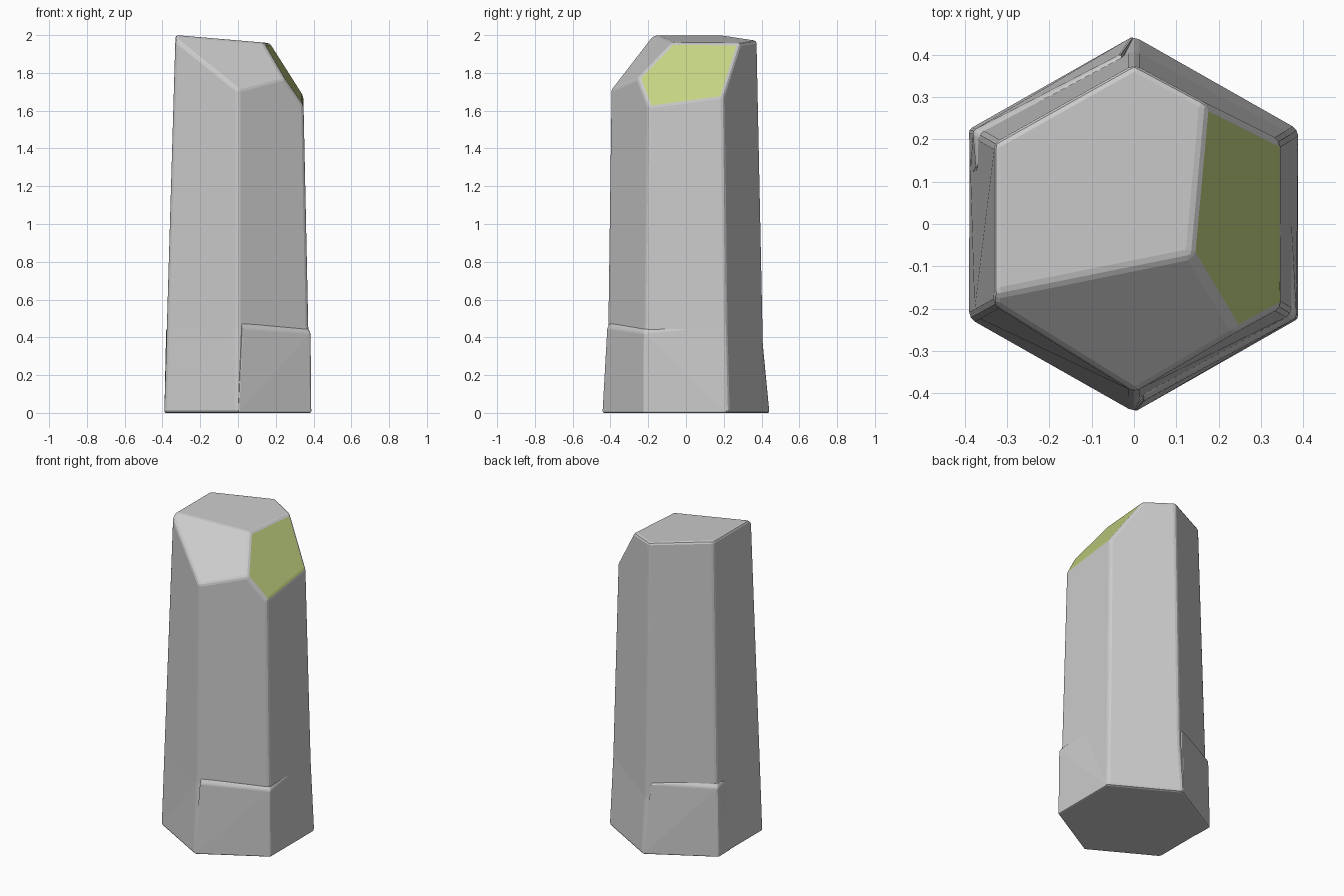
import bpy, bmesh, math
from mathutils import Vector

if "Cube" in bpy.data.objects:
    bpy.data.objects.remove(bpy.data.objects["Cube"])


def bevel_sharp(bm, width, segments, min_angle):
    bm.normal_update()
    edges = [e for e in bm.edges
             if len(e.link_faces) == 2 and e.calc_face_angle(0) > math.radians(min_angle)]
    bmesh.ops.bevel(bm, geom=edges, offset=width, segments=segments, profile=0.5,
                    affect='EDGES', clamp_overlap=True, material=-1)


def finish(bm, name):
    bmesh.ops.recalc_face_normals(bm, faces=bm.faces)
    mesh = bpy.data.meshes.new(name)
    bm.to_mesh(mesh)
    bm.free()
    obj = bpy.data.objects.new(name, mesh)
    bpy.context.collection.objects.link(obj)
    return obj


# Hexagonal column: flared foot, knee ring, tapering shaft
# order: front, front right, back right, back, back left, front left
foot = [(0, -.445, 0), (.388, -.224, 0), (.388, .224, 0),
        (0, .445, 0), (-.39, .224, 0), (-.39, -.224, 0)]
knee = [(0, -.415, .45), (.372, -.213, .45), (.372, .213, .45),
        (0, .411, .35), (-.368, .213, .45), (-.377, -.217, .45)]
top = [(0, -.393, 2.1), (.337, -.192, 2.1), (.337, .192, 2.1),
       (0, .374, 2.1), (-.328, .19, 2.1), (-.328, -.19, 2.1)]
bm = bmesh.new()
rings = [[bm.verts.new(p) for p in ring] for ring in (foot, knee, top)]
bm.faces.new(rings[0][::-1])
bm.faces.new(rings[2])
for i in range(6):
    j = (i + 1) % 6
    f, k, t = rings
    bm.faces.new((k[i], k[j], t[j], t[i]))
    if i == 5:
        bm.faces.new((f[i], f[j], k[j]))
        bm.faces.new((f[i], k[j], k[i]))
    else:
        bm.faces.new((f[i], f[j], k[j], k[i]))

# Three slanted cuts across the top, each plane z = a*x + b*y + c
for a, b, c in ((-.085, 0, 1.972), (-.261, .875, 2.06), (-1.51, .13, 2.176)):
    cut = bmesh.ops.bisect_plane(bm, geom=bm.verts[:] + bm.edges[:] + bm.faces[:],
                                 plane_co=(0, 0, c), plane_no=(-a, -b, 1),
                                 clear_outer=True)
    rim = [e for e in cut['geom_cut'] if isinstance(e, bmesh.types.BMEdge)]
    bmesh.ops.holes_fill(bm, edges=rim, sides=0)
bmesh.ops.recalc_face_normals(bm, faces=bm.faces)
bevel_sharp(bm, .015, 2, 20)

# Green facet on the right-hand cut
bm.normal_update()
green_normal = Vector((1.51, -.13, 1)).normalized()
for face in bm.faces:
    if face.normal.dot(green_normal) > .985:
        face.material_index = 1
column = finish(bm, "stone_column")
column.data.materials.append(None)
moss = bpy.data.materials.new("green_facet")
moss.diffuse_color = (.55, .66, .22, 1)
moss.use_nodes = True
moss.node_tree.nodes["Principled BSDF"].inputs["Base Color"].default_value = moss.diffuse_color
column.data.materials.append(moss)

# Broken ledges around two corners of the foot
ledges = {
    "front_right_ledge": [
        foot[0], foot[1], foot[2], (0, 0, 0), (.02, -.42, .45), (.02, -.405, .475),
        (.384, -.222, .425), (.345, -.2, .475), (.371, .02, .45), (0, 0, .47)],
    "back_left_ledge": [
        foot[3], foot[4], (-.388, .1, 0), (0, 0, 0), (-.03, .402, .445),
        (-.381, .221, .44), (-.355, .205, .48), (-.373, .13, .45), (0, 0, .46)],
}
for name, points in ledges.items():
    bm = bmesh.new()
    for p in points:
        bm.verts.new(p)
    hull = bmesh.ops.convex_hull(bm, input=bm.verts)
    spare = {v for v in hull['geom_interior'] + hull['geom_unused']
             if isinstance(v, bmesh.types.BMVert)}
    bmesh.ops.delete(bm, geom=list(spare), context='VERTS')
    bevel_sharp(bm, .008, 2, 25)
    finish(bm, name)
